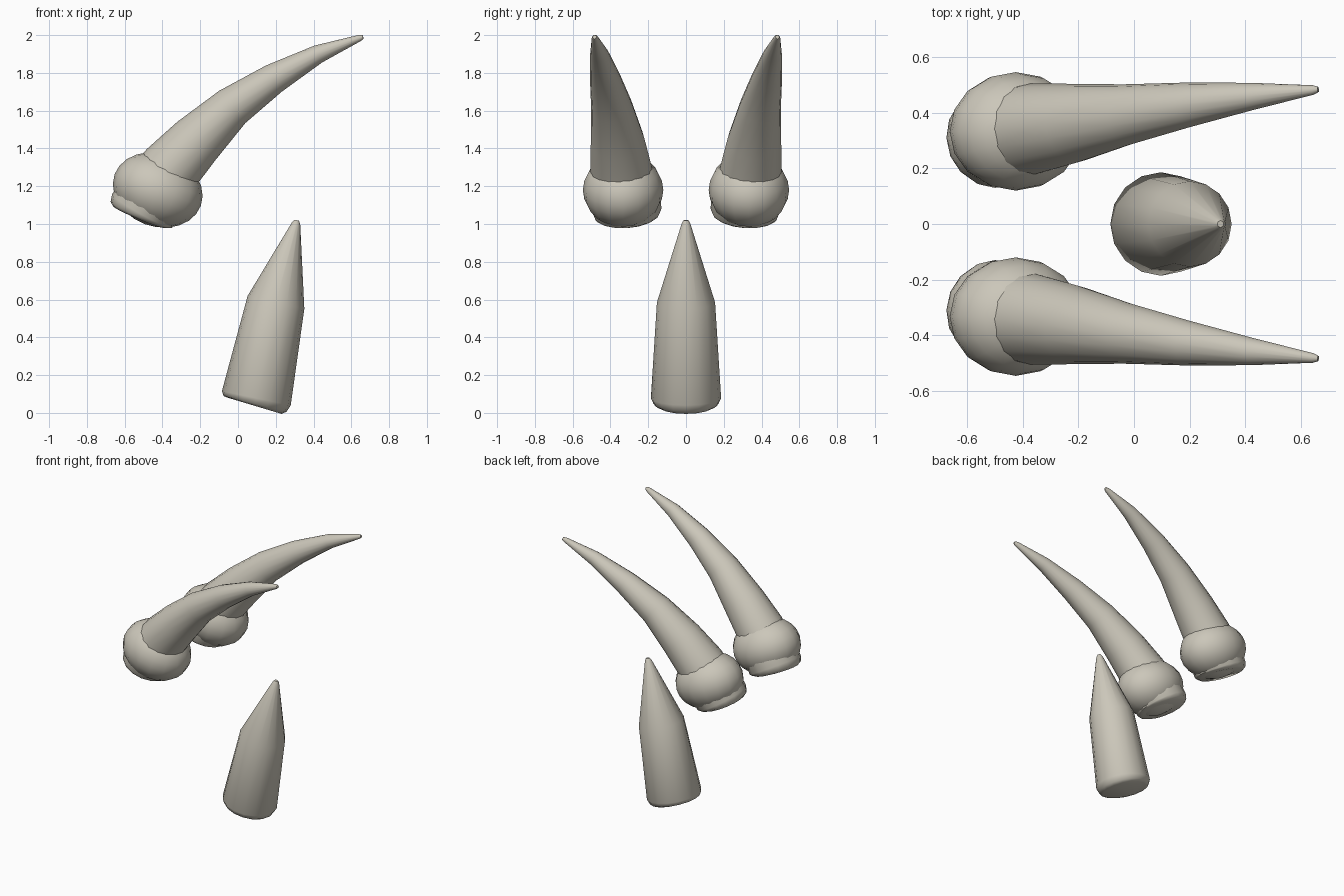
import bpy, bmesh
from math import radians, cos, sin, tau
from mathutils import Vector, Matrix

cube = bpy.data.objects.get("Cube")
if cube:
    bpy.data.objects.remove(cube, do_unlink=True)

ivory = bpy.data.materials.new("ivory")
ivory.use_nodes = True
ivory.diffuse_color = (0.60, 0.57, 0.49, 1)
ivory.node_tree.nodes["Principled BSDF"].inputs["Base Color"].default_value = ivory.diffuse_color


def finish(bm, name):
    """Turn a bmesh into a smooth shaded, coloured object."""
    bmesh.ops.recalc_face_normals(bm, faces=bm.faces)
    mesh = bpy.data.meshes.new(name)
    bm.to_mesh(mesh)
    bm.free()
    mesh.materials.append(ivory)
    obj = bpy.data.objects.new(name, mesh)
    bpy.context.collection.objects.link(obj)
    bpy.ops.object.select_all(action="DESELECT")
    obj.select_set(True)
    bpy.context.view_layer.objects.active = obj
    bpy.ops.object.shade_smooth_by_angle(angle=radians(50))
    return obj


def tube(name, path, side=1, sides=16):
    """Loft round rings along a path of (x, y, z, radius); side=-1 mirrors in y."""
    bm = bmesh.new()
    centres = [Vector((x, y * side, z)) for x, y, z, r in path]
    rings = []
    for i, c in enumerate(centres):
        axis = (centres[min(i + 1, len(path) - 1)] - centres[max(i - 1, 0)]).normalized()
        u = Vector((0, 1, 0)).cross(axis).normalized()
        v = axis.cross(u)
        r = path[i][3]
        rings.append([bm.verts.new(c + r * (cos(tau * k / sides) * u + sin(tau * k / sides) * v))
                      for k in range(sides)])
    for a, b in zip(rings, rings[1:]):
        for k in range(sides):
            n = (k + 1) % sides
            bm.faces.new((a[k], a[n], b[n], b[k]))
    bm.faces.new(rings[0])
    bm.faces.new(rings[-1])
    return finish(bm, name)


def knob(name, side):
    """Flattened ball that collars the foot of a horn."""
    bm = bmesh.new()
    place = (Matrix.Translation((-0.425, 0.333 * side, 1.18))
             @ Matrix.Rotation(radians(20), 4, "Y")
             @ Matrix.Diagonal((0.243, 0.213, 0.193, 1)))
    bmesh.ops.create_uvsphere(bm, u_segments=16, v_segments=12, radius=1, matrix=place)
    return finish(bm, name)


# Curved horns with a rounded tip
horn_path = [
    (-0.44, 0.33, 1.18, 0.17), (-0.36, 0.343, 1.29, 0.163), (-0.22, 0.362, 1.44, 0.143),
    (-0.03, 0.393, 1.62, 0.11), (0.19, 0.428, 1.77, 0.081), (0.425, 0.459, 1.90, 0.049),
    (0.645, 0.482, 1.985, 0.017), (0.662, 0.484, 1.99, 0.010),
]
# Short plug below each knob
plug_path = [
    (-0.522, 0.308, 1.036, 0.150), (-0.517, 0.309, 1.048, 0.172),
    (-0.508, 0.311, 1.068, 0.182), (-0.46, 0.32, 1.15, 0.182),
]
for label, side in (("back", 1), ("front", -1)):
    tube(label + "_horn", horn_path, side)
    knob(label + "_knob", side)
    tube(label + "_plug", plug_path, side)

# Separate straight spike with a rounded foot and pointed end
tube("nose_spike", [
    (0.087, 0, 0.038, 0.150), (0.090, 0, 0.048, 0.172), (0.097, 0, 0.078, 0.186),
    (0.201, 0, 0.585, 0.154), (0.308, 0, 1.005, 0.022), (0.311, 0, 1.02, 0.012),
])
